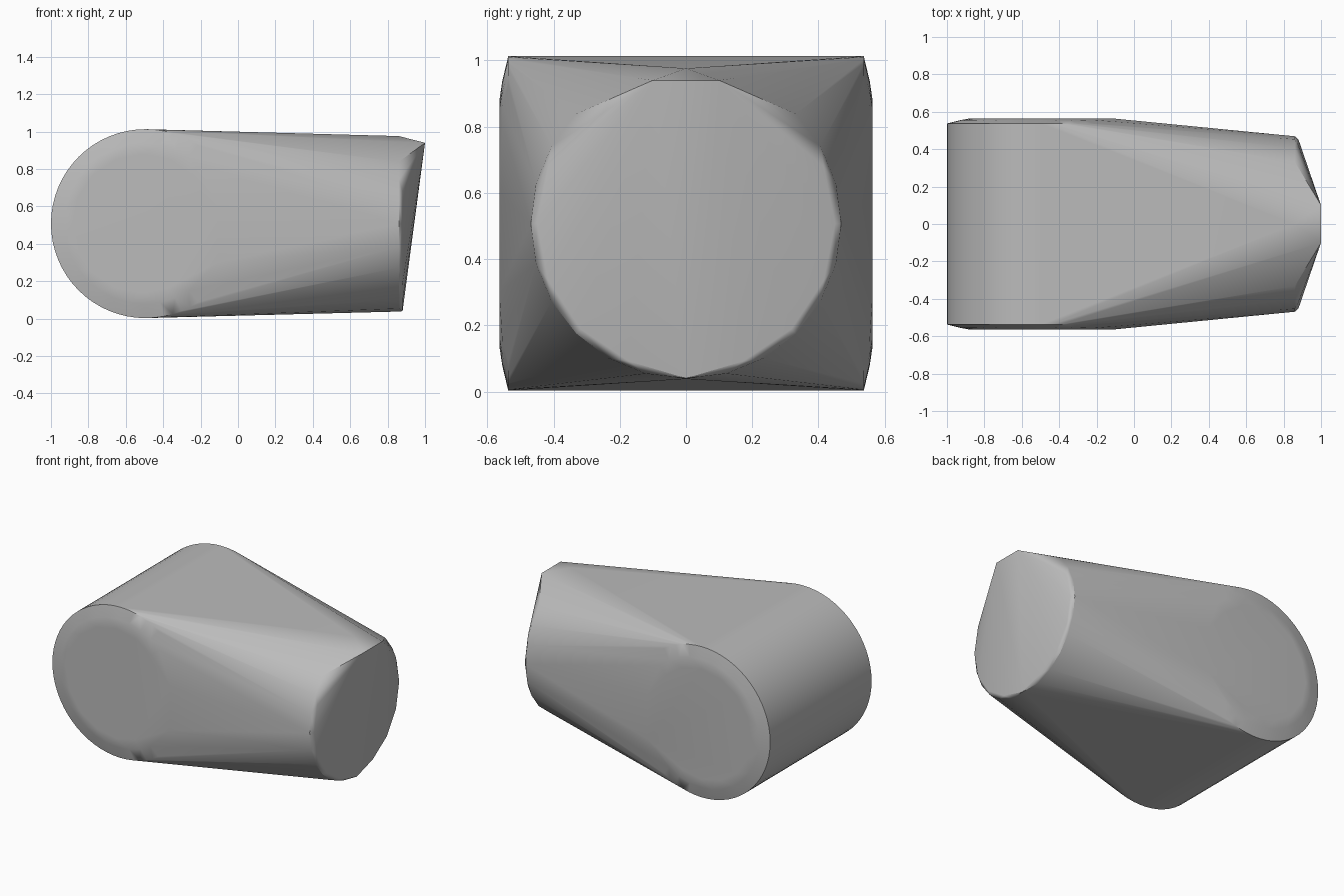
import bpy
import bmesh
import math

cube = bpy.data.objects.get("Cube")
if cube:
    bpy.data.objects.remove(cube, do_unlink=True)

grey = bpy.data.materials.new("plain grey")
grey.use_nodes = True
colour = (0.5, 0.5, 0.5, 1)
grey.diffuse_color = colour
grey.node_tree.nodes["Principled BSDF"].inputs["Base Color"].default_value = colour


def ring(count, centre, radius):
    """Points of a circle as pairs, starting at the top."""
    for i in range(count):
        a = math.tau * i / count
        yield centre[0] + radius * math.sin(a), centre[1] + radius * math.cos(a)


points = []

# Round barrel with slightly domed sides
for side in (-1, 1):
    points += [(x, side * 0.537, z) for x, z in ring(64, (-0.495, 0.508), 0.505)]
    points += [(x, side * 0.555, z) for x, z in ring(32, (-0.5, 0.508), 0.43)]
    points += [(x, side * 0.564, z) for x, z in ring(16, (-0.51, 0.508), 0.37)]
    # Forward corners of the flat cheek
    points += [(-0.11, side * 0.564, z) for z in (0.3, 0.6)]
    # Raised lip corners at the top of the nose
    points.append((1.0, side * 0.1, 0.94))

# Narrower round nose, open across its upper shoulders
for y, z in ring(24, (0, 0.507), 0.469):
    if z < 0.86 or abs(y) < 0.02:
        points.append((0.86, y, z))

# Slightly smaller rim that bevels the lower half of the nose
for y, z in ring(16, (0, 0.507), 0.45):
    if z < 0.75:
        points.append((0.88, y, z))
points.append((0.88, 0, 0.04))

# Wrap everything in one tight skin
bm = bmesh.new()
for p in points:
    bm.verts.new(p)
hull = bmesh.ops.convex_hull(bm, input=bm.verts[:])
loose = {v for v in hull["geom_interior"] + hull["geom_unused"]
         if isinstance(v, bmesh.types.BMVert)}
bmesh.ops.delete(bm, geom=list(loose), context='VERTS')
bmesh.ops.dissolve_limit(bm, angle_limit=math.radians(0.5),
                         verts=bm.verts[:], edges=bm.edges[:])
bmesh.ops.recalc_face_normals(bm, faces=bm.faces[:])

mesh = bpy.data.meshes.new("tapered_body")
bm.to_mesh(mesh)
bm.free()
mesh.materials.append(grey)
body = bpy.data.objects.new("tapered_body", mesh)
bpy.context.collection.objects.link(body)

# Smooth shading that keeps the rims crisp
bpy.ops.object.select_all(action='DESELECT')
body.select_set(True)
bpy.context.view_layer.objects.active = body
bpy.ops.object.shade_smooth_by_angle(angle=math.radians(30))
weighted = body.modifiers.new("even shading", 'WEIGHTED_NORMAL')
weighted.keep_sharp = True
